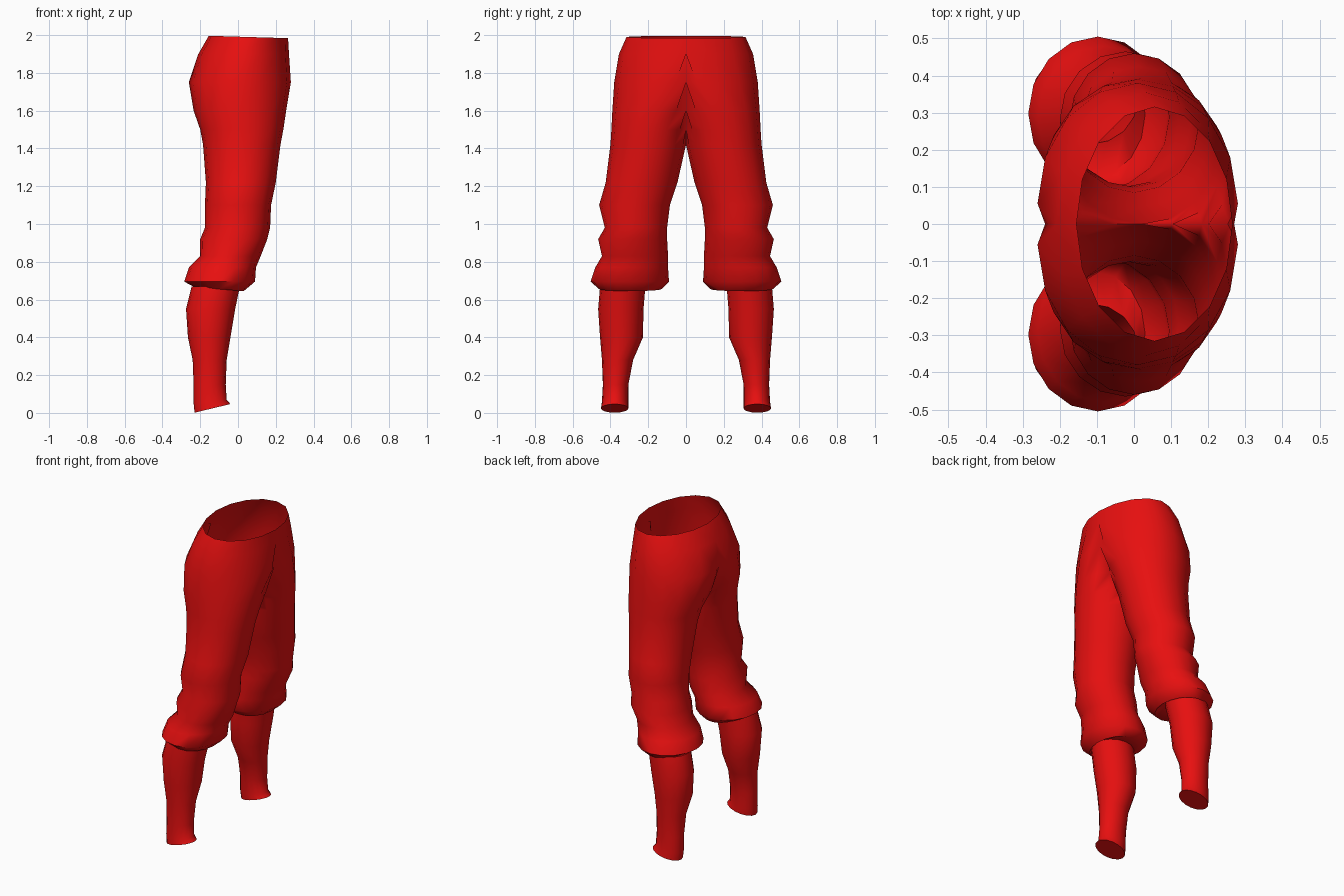
import bpy, bmesh, math

if "Cube" in bpy.data.objects:
    bpy.data.objects.remove(bpy.data.objects["Cube"])

red = bpy.data.materials.new("red cloth")
red.diffuse_color = (0.8, 0.005, 0.005, 1)
red.use_nodes = True
red.node_tree.nodes["Principled BSDF"].inputs["Base Color"].default_value = red.diffuse_color

SIDES = 16

# Rings of one leg: z, x min, x max, y min, y max, tilt (z change per x)
# A negative y min means the ring is cut open at the centre line.
trouser_rings = [
    (1.99, -.155, .265, -.315, .315, -.03),
    (1.90, -.21, .27, -.355, .355, 0),
    (1.75, -.26, .28, -.27, .38, 0),
    (1.60, -.235, .255, -.10, .39, 0),
    (1.50, -.20, .24, -.03, .395, 0),
    (1.42, -.185, .225, 0, .40, 0),
    (1.22, -.17, .20, .045, .425, 0),
    (1.10, -.175, .175, .085, .46, 0),
    (0.98, -.175, .17, .10, .43, 0),
    (0.92, -.20, .155, .10, .465, 0),
    (0.83, -.20, .12, .095, .445, 0),
    (0.77, -.26, .095, .095, .48, 0),
    (0.695, -.285, .09, .09, .505, 0),
    (0.655, -.23, .03, .13, .46, -.08),
]
calf_rings = [
    (0.67, -.245, .01, .215, .455, 0),
    (0.55, -.275, -.015, .225, .465, 0),
    (0.40, -.265, -.04, .228, .455, 0),
    (0.28, -.24, -.06, .28, .445, 0),
    (0.15, -.235, -.065, .305, .44, 0),
    (0.06, -.235, -.06, .305, .445, .1),
    (0.024, -.23, -.04, .305, .45, .24),
]


def loft(name, rings, cap):
    bm = bmesh.new()
    loops = []
    for z, x0, x1, y0, y1, tilt in rings:
        cx, cy, rx, ry = (x0 + x1) / 2, (y0 + y1) / 2, (x1 - x0) / 2, (y1 - y0) / 2
        loop = []
        for i in range(SIDES):
            a = 2 * math.pi * i / SIDES
            y = cy + ry * math.sin(a)
            dx = rx * math.cos(a)
            loop.append(bm.verts.new((cx + dx, 0 if y < .004 else y, z + tilt * dx)))
        loops.append(loop)
    for a, b in zip(loops, loops[1:]):
        for i in range(SIDES):
            j = (i + 1) % SIDES
            bm.faces.new((a[i], b[i], b[j], a[j]))
    if cap:
        bm.faces.new(loops[-1][::-1])
    # Open the wall between the halves above the crotch
    wall = [f for f in bm.faces if all(v.co.y == 0 for v in f.verts)]
    bmesh.ops.delete(bm, geom=wall, context='FACES')
    bmesh.ops.recalc_face_normals(bm, faces=bm.faces)
    # Make the outermost side face away from the leg
    outer = max(bm.faces, key=lambda f: f.calc_center_median().y)
    if outer.normal.y < 0:
        bmesh.ops.reverse_faces(bm, faces=bm.faces)
    mesh = bpy.data.meshes.new(name)
    bm.to_mesh(mesh)
    bm.free()
    mesh.materials.append(red)
    obj = bpy.data.objects.new(name, mesh)
    bpy.context.collection.objects.link(obj)
    mirror = obj.modifiers.new("other side", 'MIRROR')
    mirror.use_axis = (False, True, False)
    mirror.use_clip = True
    bpy.ops.object.select_all(action='DESELECT')
    bpy.context.view_layer.objects.active = obj
    obj.select_set(True)
    bpy.ops.object.shade_smooth_by_angle(angle=math.radians(60))
    return obj


# Baggy trousers, with the hem turned in to meet the calves
loft("trousers", trouser_rings + calf_rings[:1], False)
# Tight lower legs
loft("lower_legs", calf_rings, True)
